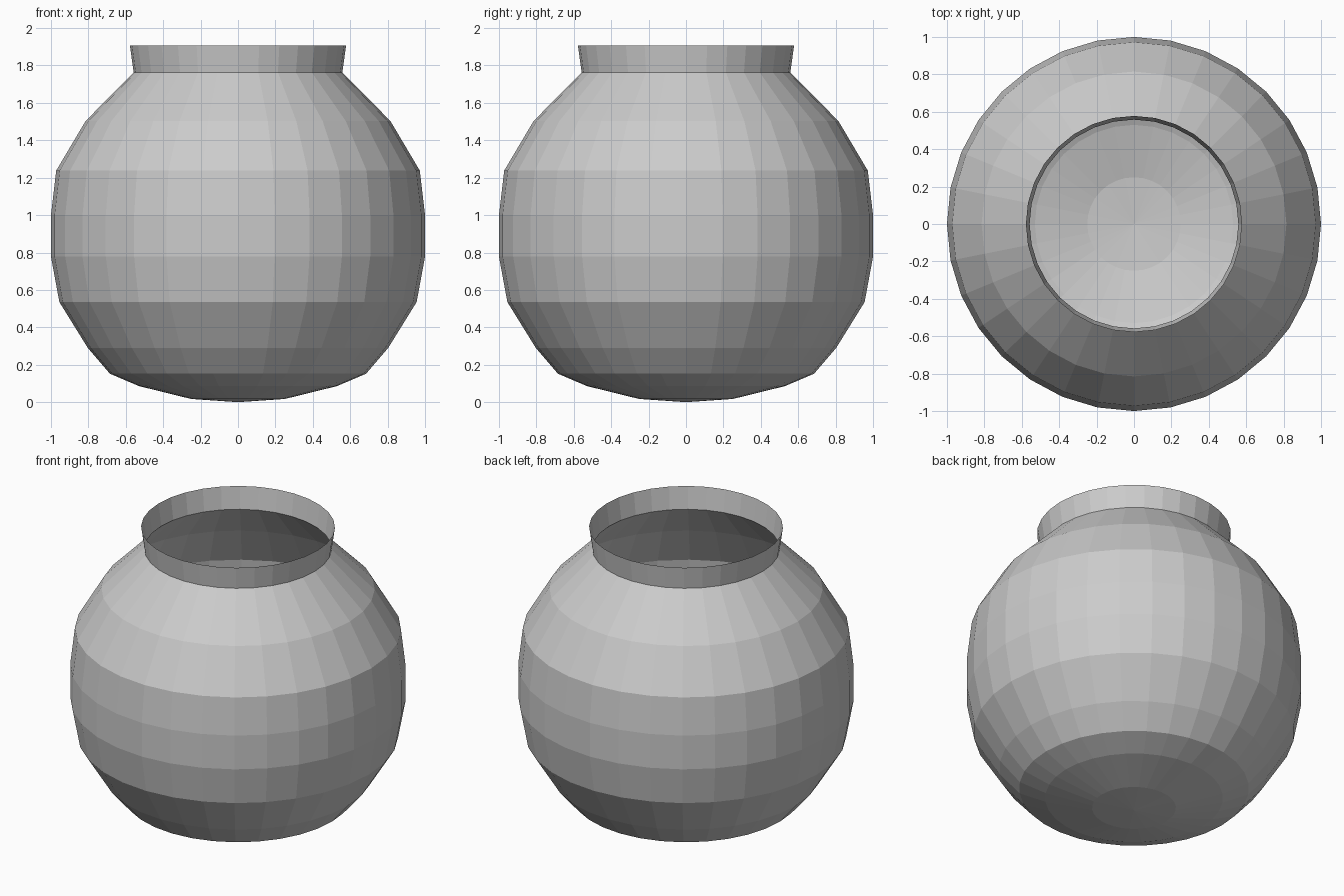
import bpy, bmesh
from math import sin, cos, tau

if "Cube" in bpy.data.objects:
    bpy.data.objects.remove(bpy.data.objects["Cube"])

SIDES = 32

# Outline from the base outwards and up to the flared rim: (radius, height)
PROFILE = [(0.25, 0.017), (0.53, 0.086), (0.685, 0.152), (0.803, 0.29),
           (0.955, 0.535), (1.0, 0.778), (1.0, 1.0), (0.972, 1.238),
           (0.815, 1.503), (0.558, 1.763), (0.578, 1.907)]

# Thin, open-topped pot turned around z
bm = bmesh.new()
rings = [[bm.verts.new((r * cos(tau * i / SIDES), r * sin(tau * i / SIDES), z))
          for i in range(SIDES)] for r, z in PROFILE]
for low, high in zip(rings, rings[1:]):
    for i in range(SIDES):
        j = (i + 1) % SIDES
        bm.faces.new((low[i], low[j], high[j], high[i]))

# Shallow base fan
centre = bm.verts.new((0, 0, 0))
for i in range(SIDES):
    bm.faces.new((centre, rings[0][(i + 1) % SIDES], rings[0][i]))

mesh = bpy.data.meshes.new("round_pot")
bm.to_mesh(mesh)
bm.free()
bpy.context.collection.objects.link(bpy.data.objects.new("round_pot", mesh))
